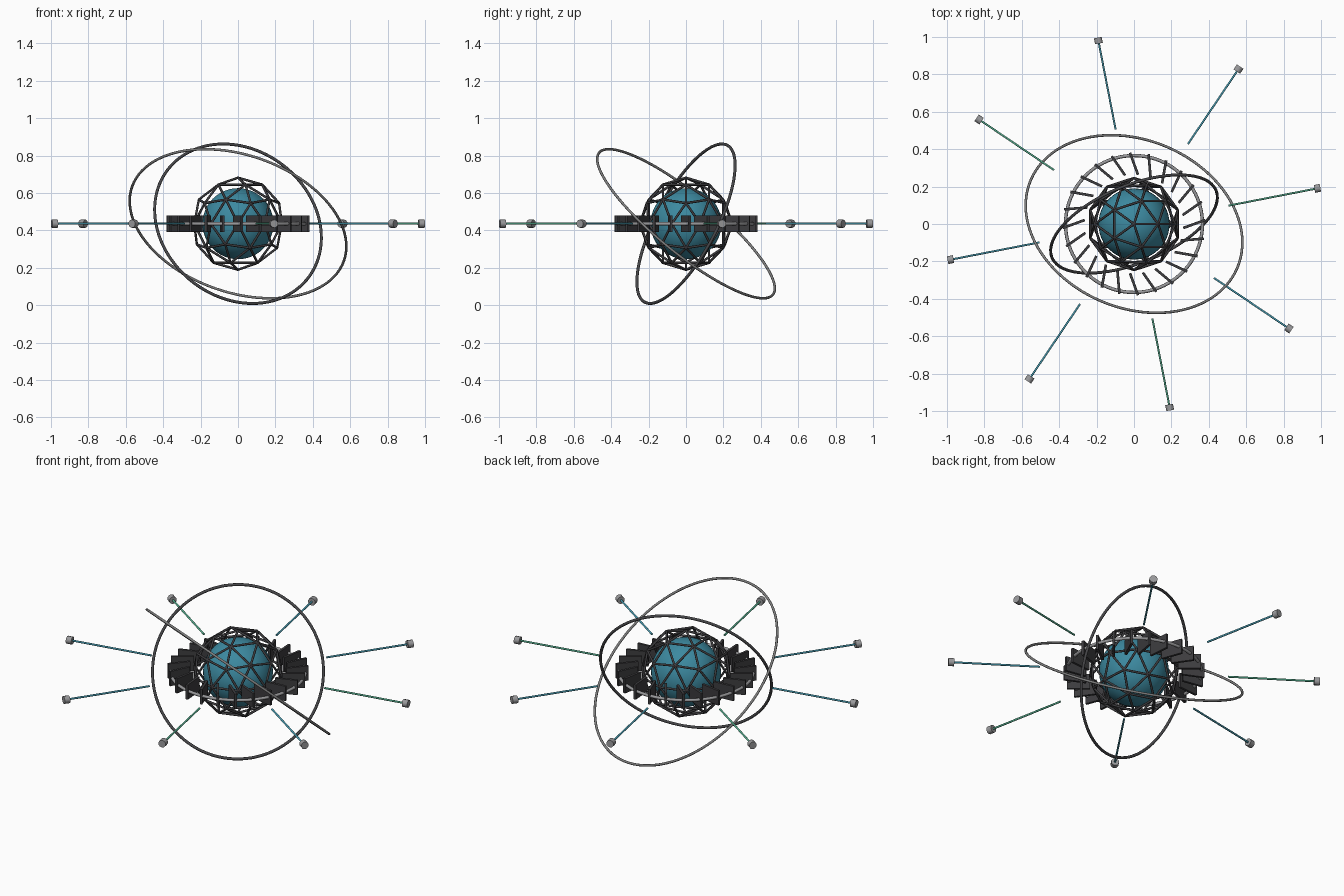
import bpy, bmesh, math
from mathutils import Vector, Matrix

if "Cube" in bpy.data.objects:
    bpy.data.objects.remove(bpy.data.objects["Cube"])

CENTRE = Vector((0, 0, 0.436))


def material(name, rgb):
    m = bpy.data.materials.new(name)
    m.diffuse_color = (*rgb, 1)
    m.use_nodes = True
    m.node_tree.nodes["Principled BSDF"].inputs["Base Color"].default_value = m.diffuse_color
    return m


TEAL = material("teal", (0.045, 0.25, 0.35))
BLUE = material("blue teal", (0.065, 0.34, 0.45))
GREEN = material("sea green", (0.09, 0.42, 0.27))
DARK = material("charcoal", (0.046, 0.045, 0.049))
IRON = material("dark iron", (0.065, 0.065, 0.07))
GREY = material("mid grey", (0.21, 0.21, 0.21))
LIGHT = material("light grey", (0.32, 0.32, 0.33))


def finish(name, bm, mat, smooth=False):
    """Make an object; smooth rounds the sides but keeps sharp corners."""
    if smooth:
        for e in bm.edges:
            e.smooth = e.calc_face_angle(0) < math.radians(65)
    mesh = bpy.data.meshes.new(name)
    bm.to_mesh(mesh)
    bm.free()
    mesh.materials.append(mat)
    for p in mesh.polygons:
        p.use_smooth = smooth
    ob = bpy.data.objects.new(name, mesh)
    ob.location = CENTRE
    bpy.context.collection.objects.link(ob)
    return ob


def rod(bm, a, b, radius, sides):
    """Capped cylinder from point a to point b."""
    d = b - a
    mat = Matrix.Translation((a + b) / 2) @ d.to_track_quat('Z', 'Y').to_matrix().to_4x4()
    bmesh.ops.create_cone(bm, cap_ends=True, segments=sides, radius1=radius,
                          radius2=radius, depth=d.length, matrix=mat)


def ring(name, normal, radius, tube, mat):
    """Torus whose axis points along normal."""
    bpy.ops.mesh.primitive_torus_add(location=CENTRE, major_radius=radius, minor_radius=tube,
                                     major_segments=96, minor_segments=10)
    ob = bpy.context.object
    ob.name = name
    ob.rotation_euler = Vector(normal).to_track_quat('Z', 'Y').to_euler()
    ob.data.materials.append(mat)
    bpy.ops.object.shade_smooth()


# round core
bm = bmesh.new()
bmesh.ops.create_uvsphere(bm, u_segments=48, v_segments=24, radius=0.19)
finish("core", bm, TEAL, True)

# geodesic cage of struts around the core
frame = bmesh.new()
bmesh.ops.create_icosphere(frame, subdivisions=2, radius=0.246)
bm = bmesh.new()
for e in frame.edges:
    rod(bm, e.verts[0].co, e.verts[1].co, 0.0065, 8)
frame.free()
finish("cage", bm, DARK, True)

# equatorial fins, each turned away from radial
bm = bmesh.new()
FINS = 24
for i in range(FINS):
    m = (Matrix.Rotation(math.tau * i / FINS, 4, 'Z') @ Matrix.Translation((0.322, 0, 0))
         @ Matrix.Rotation(math.radians(20), 4, 'Z') @ Matrix.Diagonal((0.125, 0.014, 0.088, 1)))
    bmesh.ops.create_cube(bm, size=1, matrix=m)
finish("fins", bm, DARK)

# support ring and the two tilted orbit rings
ring("fin_ring", (0, 0, 1), 0.366, 0.009, LIGHT)
ring("large_orbit_ring", (0.26, 0.61, 0.746), 0.6, 0.007, GREY)
ring("small_orbit_ring", (0.34, -0.832, 0.437), 0.474, 0.008, IRON)

# eight radial beams with end caps
for i in range(8):
    a = math.radians(11 + 45 * i)
    d = Vector((math.cos(a), math.sin(a), 0))
    bm = bmesh.new()
    rod(bm, d * 0.515, d * 0.99, 0.0055, 10)
    finish(f"beam_{i + 1}", bm, BLUE if i % 3 else GREEN, True)
    bm = bmesh.new()
    rod(bm, d * 0.983, d * 1.015, 0.022, 10)
    finish(f"beam_cap_{i + 1}", bm, LIGHT, True)
